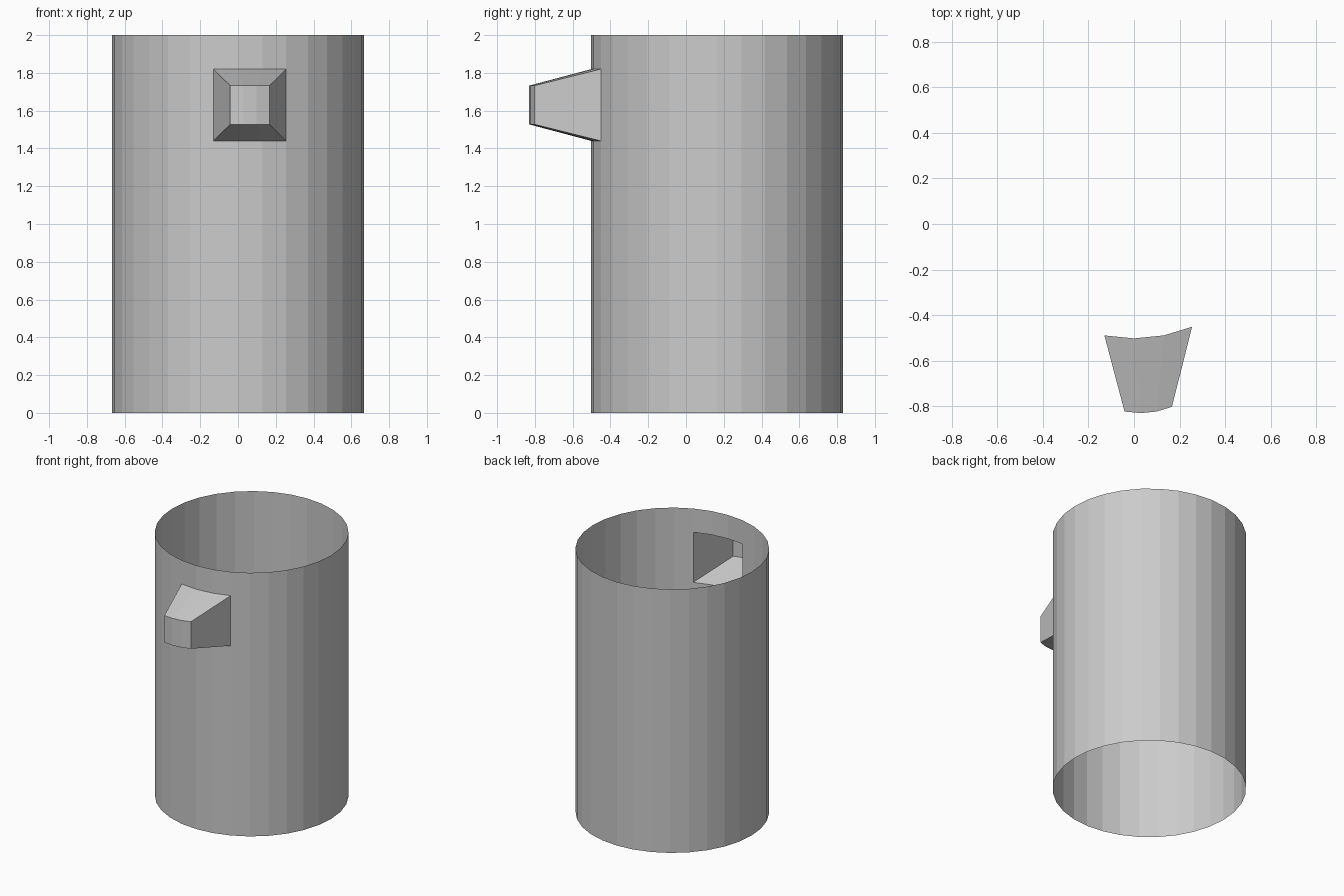
import bpy, bmesh, math
from mathutils import Matrix, Vector

if "Cube" in bpy.data.objects:
    bpy.data.objects.remove(bpy.data.objects["Cube"])

SIDES, RADIUS, CENTRE_Y = 32, 0.666, 0.164
LEVELS = [0.0, 1.44, 1.82, 2.0]      # wall rings; the spout sits between the middle two

bm = bmesh.new()


def ring(z):
    pts = []
    for i in range(SIDES):
        a = 2 * math.pi * i / SIDES
        pts.append(bm.verts.new((RADIUS * math.sin(a), CENTRE_Y - RADIUS * math.cos(a), z)))
    return pts


# Open tube wall, index 0 at the front centre
rings = [ring(z) for z in LEVELS]
walls = []
for lo, hi in zip(rings, rings[1:]):
    walls.append([bm.faces.new((lo[i], lo[(i + 1) % SIDES], hi[(i + 1) % SIDES], hi[i]))
                  for i in range(SIDES)])

# Tapered spout: pull three wall faces forward and shrink them, hollow inside
patch = [walls[1][i] for i in (-1, 0, 1)]
geom = bmesh.ops.extrude_face_region(bm, geom=patch)["geom"]
caps = [g for g in geom if isinstance(g, bmesh.types.BMFace)]
tip = [g for g in geom if isinstance(g, bmesh.types.BMVert)]
old = [f for f in patch if f.is_valid and f not in caps]
if old:
    bmesh.ops.delete(bm, geom=old, context='FACES')
pivot = Vector((0.0625, -0.482, 1.63))
bmesh.ops.scale(bm, verts=tip, vec=(0.54, 0.54, 0.54), space=Matrix.Translation(-pivot))
reach = -0.83 - min(v.co.y for v in tip)
bmesh.ops.translate(bm, verts=tip, vec=(0, reach, 0))

mesh = bpy.data.meshes.new("tube_with_spout")
bm.to_mesh(mesh)
bm.free()
bpy.context.collection.objects.link(bpy.data.objects.new("tube_with_spout", mesh))
